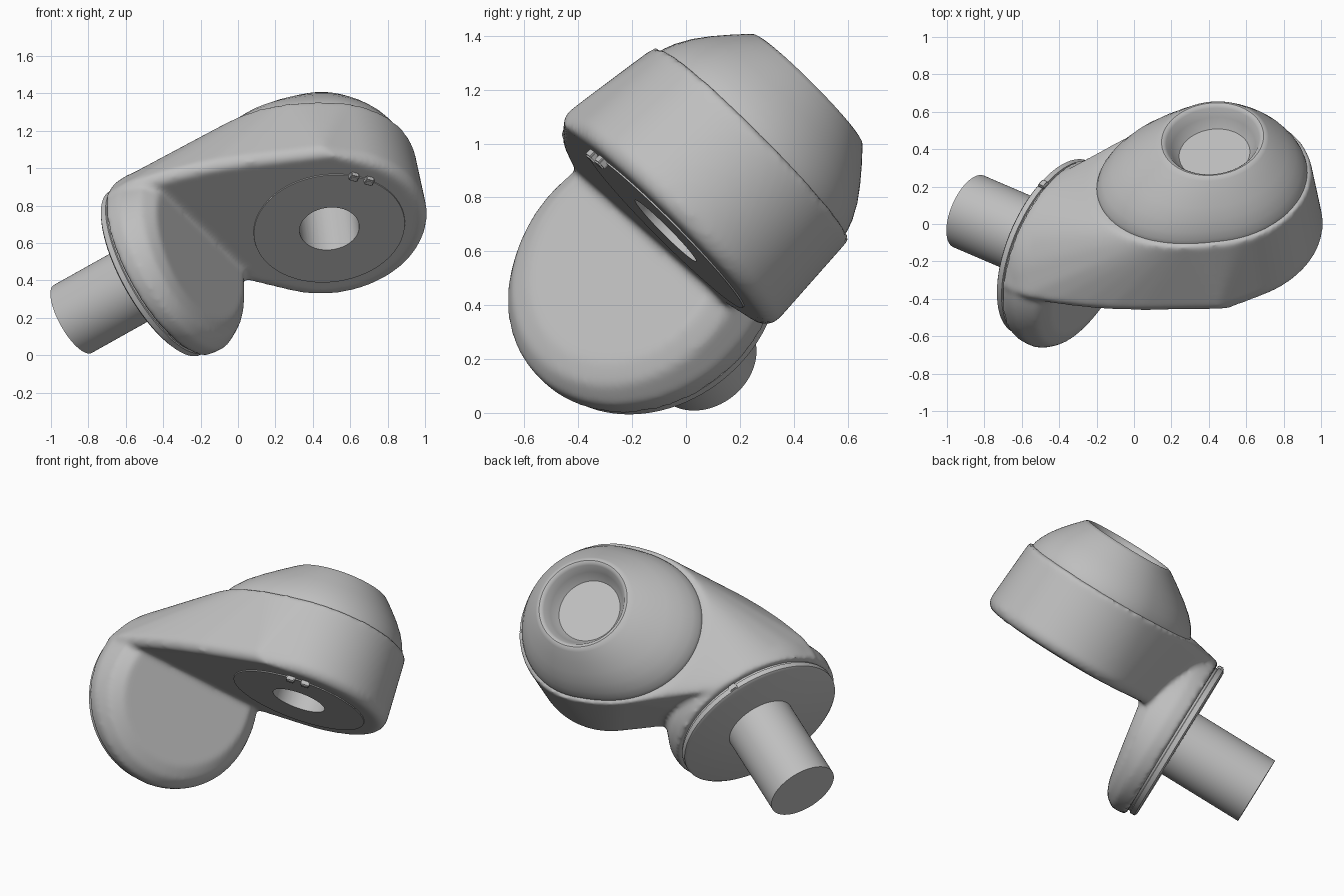
import bpy, bmesh
from math import sin, cos, pi, radians, atan2
from mathutils import Vector, Matrix

cube = bpy.data.objects.get("Cube")
if cube:
    bpy.data.objects.remove(cube)

# Colour
grey = bpy.data.materials.new("satin_grey")
grey.use_nodes = True
tone = (0.52, 0.52, 0.52, 1)
grey.diffuse_color = tone
grey.node_tree.nodes["Principled BSDF"].inputs["Base Color"].default_value = tone

# Local frame: A along the shaft, C along the head bore, origin at the shaft end
A = Vector((0.817, -0.351, 0.457)).normalized()
C = Vector((-0.09, 0.704, 0.704))
C = (C - A * C.dot(A)).normalized()
B = C.cross(A)
FRAME = Matrix((A, B, C)).transposed().to_4x4()
FRAME.translation = (-0.89, 0.07, 0.19)
HEAD = Vector((1.40, 0.43, 0.12))
TIP = atan2(-0.45, -0.51)
SEG = 96


def finish(name, bm, angle=35):
    bmesh.ops.recalc_face_normals(bm, faces=bm.faces)
    mesh = bpy.data.meshes.new(name)
    bm.to_mesh(mesh)
    bm.free()
    mesh.transform(FRAME)
    mesh.materials.append(grey)
    ob = bpy.data.objects.new(name, mesh)
    bpy.context.collection.objects.link(ob)
    smooth(ob, angle)
    return ob


def smooth(ob, angle):
    bpy.ops.object.select_all(action='DESELECT')
    ob.select_set(True)
    bpy.context.view_layer.objects.active = ob
    bpy.ops.object.shade_smooth_by_angle(angle=radians(angle))


def loft(bm, rings, closed=False):
    """Skin a list of point rings; cap the ends unless closed into a tube."""
    loops = [[bm.verts.new(p) for p in ring] for ring in rings]
    pairs = list(zip(loops, loops[1:])) + ([(loops[-1], loops[0])] if closed else [])
    for lo, hi in pairs:
        for i in range(len(lo)):
            j = (i + 1) % len(lo)
            bm.faces.new((lo[i], lo[j], hi[j], hi[i]))
    if not closed:
        bm.faces.new(loops[0][::-1])
        bm.faces.new(loops[-1])


def angles():
    return [2 * pi * i / SEG for i in range(SEG)]


def shaft_ring(r, a, tilt=0):
    """Circle around the shaft axis, its plane leaning with height."""
    return [Vector((a + tilt * r * sin(t), r * cos(t), r * sin(t))) for t in angles()]


def head_ring(r, h):
    return [HEAD + Vector((r * cos(t), r * sin(t), h)) for t in angles()]


def egg_ring(r, h, stretch):
    ring = []
    for t in angles():
        d = r + stretch * max(0, cos(t - TIP)) ** 2
        ring.append(HEAD + Vector((d * cos(t), d * sin(t), h)))
    return ring


def hull(bm, points):
    verts = [bm.verts.new(p) for p in points]
    res = bmesh.ops.convex_hull(bm, input=verts)
    spare = {v for v in res["geom_interior"] + res["geom_unused"]
             if isinstance(v, bmesh.types.BMVert)}
    bmesh.ops.delete(bm, geom=list(spare), context='VERTS')


def box(name, centre, size, turn):
    bm = bmesh.new()
    bmesh.ops.create_cube(bm, size=1, matrix=Matrix.Translation(centre) @ turn
                          @ Matrix.Diagonal((*size, 1)))
    bmesh.ops.bevel(bm, geom=bm.edges[:], offset=0.006, segments=2, affect='EDGES')
    return finish(name, bm)


# Elbow housing: head and bulging neck hull joined to the wedge-shaped flange
bm = bmesh.new()
neck = [p for a in (0.60, 0.71) for p in shaft_ring(0.525, a)
        if p.z > HEAD.z + 0.05 and p.y < 0.10]
flank = [(0.60, -0.51), (0.74, -0.51), (0.90, -0.465), (1.05, -0.41), (1.20, -0.345),
         (1.34, -0.27), (1.48, -0.185), (1.60, -0.11), (1.70, -0.055)]
for inset, h in ((0.05, 0), (0.02, 0.015), (0, 0.05)):
    neck += [Vector((a + inset * 0.5, b + inset, HEAD.z + h)) for a, b in flank]
    neck += [Vector((a, 0.10, HEAD.z + h)) for a in (0.60, 0.71)]
    neck += head_ring(0.53 - inset * 0.8, h)
hull(bm, neck + egg_ring(0.505, 0.455, 0.18))
hull(bm, shaft_ring(0.523, 0.59) + shaft_ring(0.53, 0.68)
     + shaft_ring(0.485, 0.79, 0.10) + shaft_ring(0.41, 0.845, 0.17))
housing = finish("housing", bm)

bm = bmesh.new()
loft(bm, [head_ring(0.16, -0.1), head_ring(0.16, 0.5)])
cutter = finish("bore_cutter", bm)
cutter.hide_render = True

mod = housing.modifiers.new("fuse", 'REMESH')
mod.mode = 'VOXEL'
mod.voxel_size = 0.014
mod = housing.modifiers.new("soften", 'SMOOTH')
mod.factor = 0.5
mod.iterations = 16
mod = housing.modifiers.new("bore", 'BOOLEAN')
mod.operation = 'DIFFERENCE'
mod.solver = 'EXACT'
mod.object = cutter
graph = bpy.context.evaluated_depsgraph_get()
fused = bpy.data.meshes.new_from_object(housing.evaluated_get(graph))
housing.modifiers.clear()
housing.data = fused
bpy.data.objects.remove(cutter)
smooth(housing, 40)

# Domed cap with a dished recess
bm = bmesh.new()
profile = [(0.482, 0.38), (0.482, 0.45), (0.477, 0.475), (0.462, 0.515), (0.432, 0.57),
           (0.392, 0.625), (0.343, 0.683), (0.30, 0.73), (0.287, 0.742), (0.274, 0.746),
           (0.262, 0.742), (0.25, 0.73), (0.225, 0.685), (0.208, 0.655), (0.19, 0.632)]
loft(bm, [egg_ring(r, h, 0.17 * max(0, r - 0.287) / 0.195) for r, h in profile])
finish("cap", bm)

# Bearing plate around the bore
bm = bmesh.new()
loft(bm, [head_ring(0.16, 0.02), head_ring(0.16, -0.006),
          head_ring(0.405, -0.006), head_ring(0.41, 0.02)], closed=True)
finish("bearing_plate", bm)

# Rear flange plate, joint seam and shaft
bm = bmesh.new()
loft(bm, [shaft_ring(r, a) for r, a in
          ((0.485, 0.535), (0.50, 0.545), (0.50, 0.575), (0.49, 0.578), (0.49, 0.62))])
finish("flange_plate", bm)
bm = bmesh.new()
loft(bm, [shaft_ring(0.208, 0.008), shaft_ring(0.208, 0.56)])
finish("shaft", bm)

# Alignment keys on the bearing plate and the flange
key_angle = radians(-30)
turn = Matrix.Rotation(key_angle, 4, 'Z')
out = Vector((cos(key_angle), sin(key_angle), 0))
side = Vector((-out.y, out.x, 0))
for i, s in enumerate((-1, 1)):
    box(f"bearing_key_{i + 1}", HEAD + out * 0.405 + side * 0.045 * s + Vector((0, 0, -0.005)),
        (0.04, 0.05, 0.05), turn)
box("flange_key", Vector((0.565, -0.02, 0.492)), (0.04, 0.05, 0.04), Matrix())
